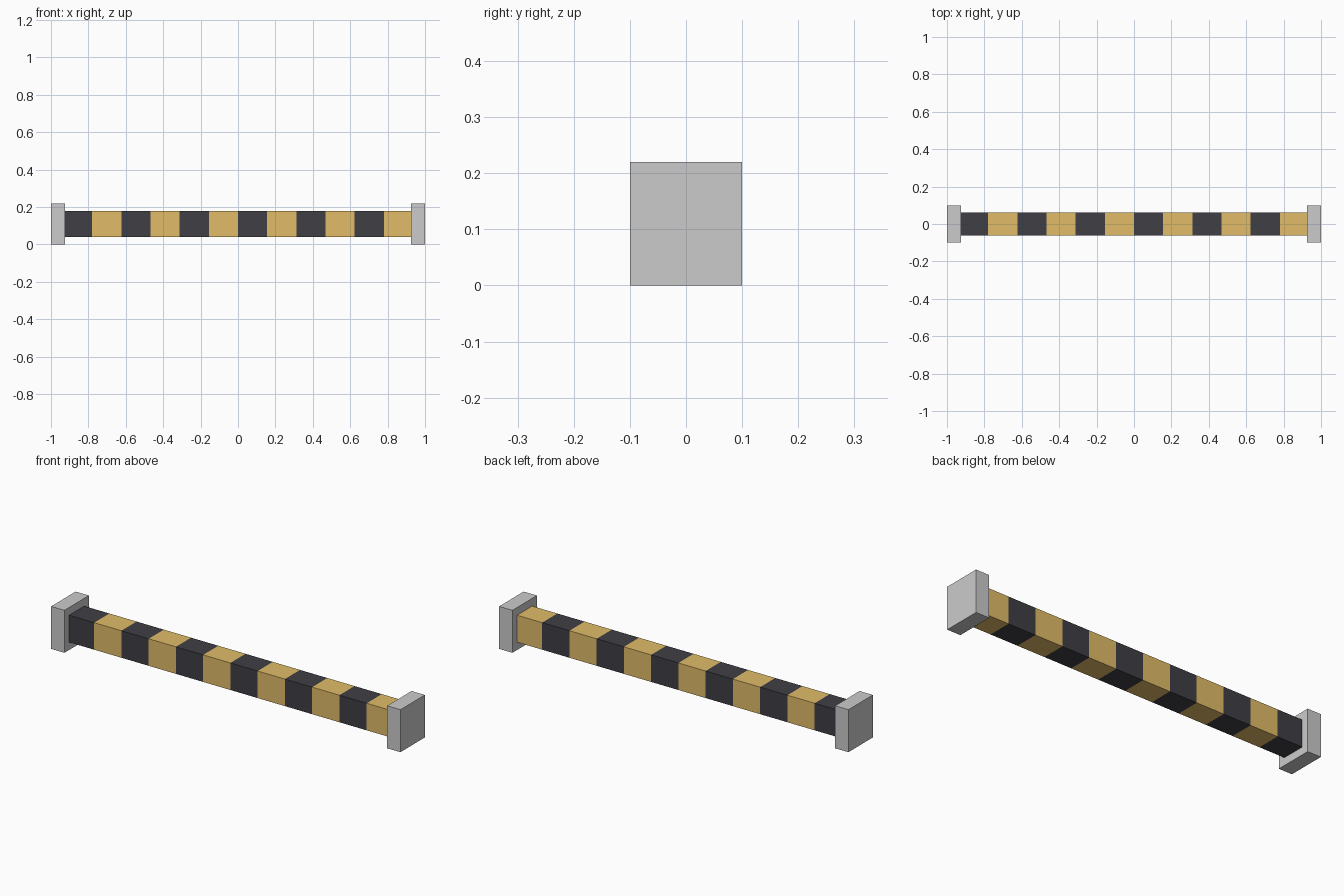
import bpy, bmesh
from mathutils import Matrix, Vector

if "Cube" in bpy.data.objects:
    bpy.data.objects.remove(bpy.data.objects["Cube"])

BLOCK_IN = 0.924      # inner face of the end blocks
BEAM_HALF = 0.936     # beam ends sit inside the blocks
STRIPES = 12


def box_bmesh(size, centre):
    bm = bmesh.new()
    bmesh.ops.create_cube(bm, size=1.0, matrix=Matrix.Translation(centre) @ Matrix.Diagonal((*size, 1.0)))
    return bm


def finish(bm, name, materials=()):
    mesh = bpy.data.meshes.new(name)
    bm.to_mesh(mesh)
    bm.free()
    for m in materials:
        mesh.materials.append(m)
    obj = bpy.data.objects.new(name, mesh)
    bpy.context.collection.objects.link(obj)
    return obj


def colour(name, rgb):
    mat = bpy.data.materials.new(name)
    mat.diffuse_color = (*rgb, 1.0)
    mat.use_nodes = True
    mat.node_tree.nodes["Principled BSDF"].inputs["Base Color"].default_value = mat.diffuse_color
    return mat


dark = colour("dark_stripe", (0.05, 0.05, 0.06))
yellow = colour("yellow_stripe", (0.75, 0.50, 0.14))

# Striped beam: one box cut into equal bands, coloured alternately
bm = box_bmesh((2 * BEAM_HALF, 0.124, 0.14), Vector((0, 0, 0.11)))
step = 2 * BEAM_HALF / STRIPES
for i in range(1, STRIPES):
    bmesh.ops.bisect_plane(bm, geom=bm.verts[:] + bm.edges[:] + bm.faces[:],
                           plane_co=(-BEAM_HALF + i * step, 0, 0), plane_no=(1, 0, 0))
for f in bm.faces:
    band = int((f.calc_center_median().x + BEAM_HALF) / step)
    f.material_index = min(band, STRIPES - 1) % 2
finish(bm, "striped_beam", (dark, yellow))

# End blocks
for side, name in ((-1, "left_end_block"), (1, "right_end_block")):
    finish(box_bmesh((1 - BLOCK_IN, 0.2, 0.22), Vector((side * (1 + BLOCK_IN) / 2, 0, 0.11))), name)
